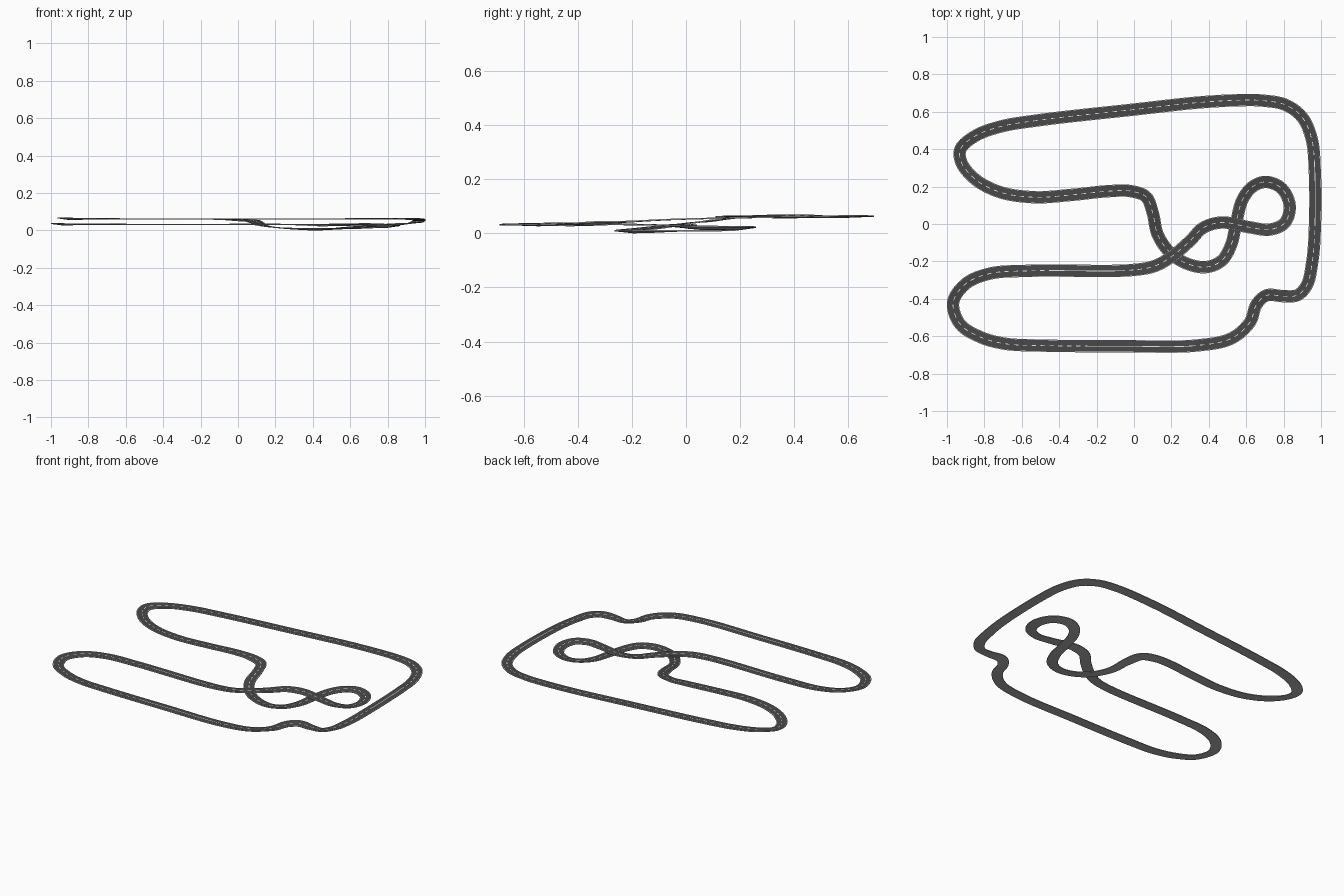
import bpy, bmesh, math
from mathutils import Vector

if "Cube" in bpy.data.objects:
    bpy.data.objects.remove(bpy.data.objects["Cube"])

# Centre line of the circuit (x, y), anticlockwise from the front straight
PATH = [
    (-.50, -.65), (-.07, -.653), (.33, -.65), (.52, -.612), (.62, -.525), (.655, -.43),
    (.71, -.381), (.80, -.386), (.875, -.38), (.925, -.325), (.952, -.21), (.966, -.05),
    (.966, .30), (.95, .455), (.90, .57), (.81, .637), (.685, .66), (.57, .662),
    (.35, .65), (0, .612), (-.50, .556), (-.717, .52), (-.85, .47), (-.928, .40),
    (-.923, .33), (-.85, .24), (-.715, .17), (-.53, .143), (-.34, .155), (-.13, .176),
    (-.02, .176), (.065, .145), (.10, .06), (.128, -.06), (.205, -.165), (.30, -.218),
    (.39, -.23), (.47, -.195), (.52, -.11), (.545, 0), (.58, .13), (.635, .20),
    (.705, .225), (.79, .19), (.833, .095), (.805, .005), (.725, -.03), (.62, -.018),
    (.47, .008), (.37, -.02), (.30, -.09), (.20, -.175), (.11, -.225), (-.02, -.247),
    (-.55, -.25), (-.77, -.265), (-.90, -.32), (-.967, -.42), (-.93, -.535),
    (-.82, -.605), (-.69, -.64)]
# Road height at some of the path points
HEIGHT = {0: .032, 4: .031, 8: .033, 10: .043, 12: .059, 14: .062, 23: .062, 29: .06,
          31: .052, 32: .043, 33: .027, 34: .015, 35: .009, 36: .006, 38: .007, 40: .012,
          42: .018, 44: .021, 47: .025, 51: .032, 55: .033, 61: .032}
HALF, THICK, SEGMENTS = .033, .005, 800
# Stretches (x range, y range) where the centre line is unbroken
LONG_DASHES = [(-.24, .30, -.70, -.60), (-.45, -.05, -.28, -.22), (.9, 1, 0, .33)]


def height(i):
    a = max(k for k in HEIGHT if k <= i)
    b = min(k for k in HEIGHT if k >= i)
    return HEIGHT[a] if a == b else HEIGHT[a] + (HEIGHT[b] - HEIGHT[a]) * (i - a) / (b - a)


def spline(p, t):
    """Centripetal closed spline segment between p[1] and p[2]."""
    k = [0]
    for a, b in zip(p, p[1:]):
        k.append(k[-1] + math.sqrt((b - a).length))
    t = k[1] + t * (k[2] - k[1])
    while len(p) > 2:
        span = 5 - len(p)
        p = [p[i].lerp(p[i + 1], (t - k[i]) / (k[i + span] - k[i])) for i in range(len(p) - 1)]
    return p[0].lerp(p[1], (t - k[1]) / (k[2] - k[1]))


def resample(pts, count):
    """Evenly spaced points along a closed polyline."""
    loop = pts + [pts[0]]
    dist = [0]
    for a, b in zip(loop, loop[1:]):
        dist.append(dist[-1] + (b - a).length)
    out, j = [], 0
    for i in range(count):
        d = dist[-1] * i / count
        while dist[j + 1] < d:
            j += 1
        out.append(loop[j].lerp(loop[j + 1], (d - dist[j]) / (dist[j + 1] - dist[j])))
    return out


def smooth(vals, r):
    n = len(vals)
    return [sum(vals[(i + k) % n] for k in range(-r, r + 1)) / (2 * r + 1) for i in range(n)]


def material(name, v):
    m = bpy.data.materials.new(name)
    m.diffuse_color = (v, v, v, 1)
    m.use_nodes = True
    m.node_tree.nodes["Principled BSDF"].inputs["Base Color"].default_value = m.diffuse_color
    return m


ctrl = [Vector((x, y, height(i))) for i, (x, y) in enumerate(PATH)]
n = len(ctrl)
fine = [spline([ctrl[(i + k) % n] for k in (-1, 0, 1, 2)], s / 24)
        for i in range(n) for s in range(24)]
centre = resample(fine, SEGMENTS)

# Sideways direction and banking, which follows the bend of the road
tangent = [(centre[(i + 1) % SEGMENTS] - centre[i - 1]).to_2d().normalized()
           for i in range(SEGMENTS)]
step = (centre[1] - centre[0]).length
bend = []
for i in range(SEGMENTS):
    a, b = tangent[i - 1], tangent[(i + 1) % SEGMENTS]
    bend.append((a.x * b.y - a.y * b.x) / (2 * step))
bank = [max(-.14, min(.14, .018 * k)) for k in smooth(bend, 8)]

# Cross-section: top strips between these offsets, then the sides and underside
offsets = [-HALF, -.0318, -.0295, -.002, .002, .0295, .0318, HALF]
section = [(u, 0) for u in offsets] + [(HALF, -THICK), (-HALF, -THICK)]
ASPHALT, PAINT, CONCRETE = 0, 1, 2
strip_colour = [CONCRETE, PAINT, ASPHALT, ASPHALT, ASPHALT, PAINT] + [CONCRETE] * 4
CENTRE_LINE = 3


def dashed(i):
    c = centre[i]
    return i % 4 < 2 or any(x0 < c.x < x1 and y0 < c.y < y1 for x0, x1, y0, y1 in LONG_DASHES)


bm = bmesh.new()
rings = []
for c, t, b in zip(centre, tangent, bank):
    side = Vector((-t.y, t.x, -b))
    rings.append([bm.verts.new(c + side * u + Vector((0, 0, z))) for u, z in section])
for i in range(SEGMENTS):
    a, b = rings[i], rings[(i + 1) % SEGMENTS]
    for j in range(len(section)):
        k = (j + 1) % len(section)
        f = bm.faces.new((a[j], b[j], b[k], a[k]))
        f.material_index = PAINT if j == CENTRE_LINE and dashed(i) else strip_colour[j]
low = min(v.co.z for v in bm.verts)
bmesh.ops.translate(bm, verts=bm.verts, vec=(0, 0, -low))
bmesh.ops.recalc_face_normals(bm, faces=bm.faces)

mesh = bpy.data.meshes.new("race_track")
bm.to_mesh(mesh)
bm.free()
mesh.materials.append(material("asphalt", .065))
mesh.materials.append(material("white_paint", .8))
mesh.materials.append(material("concrete", .42))
track = bpy.data.objects.new("race_track", mesh)
bpy.context.collection.objects.link(track)
bpy.context.view_layer.objects.active = track
track.select_set(True)
bpy.ops.object.shade_smooth_by_angle(angle=math.radians(30))
